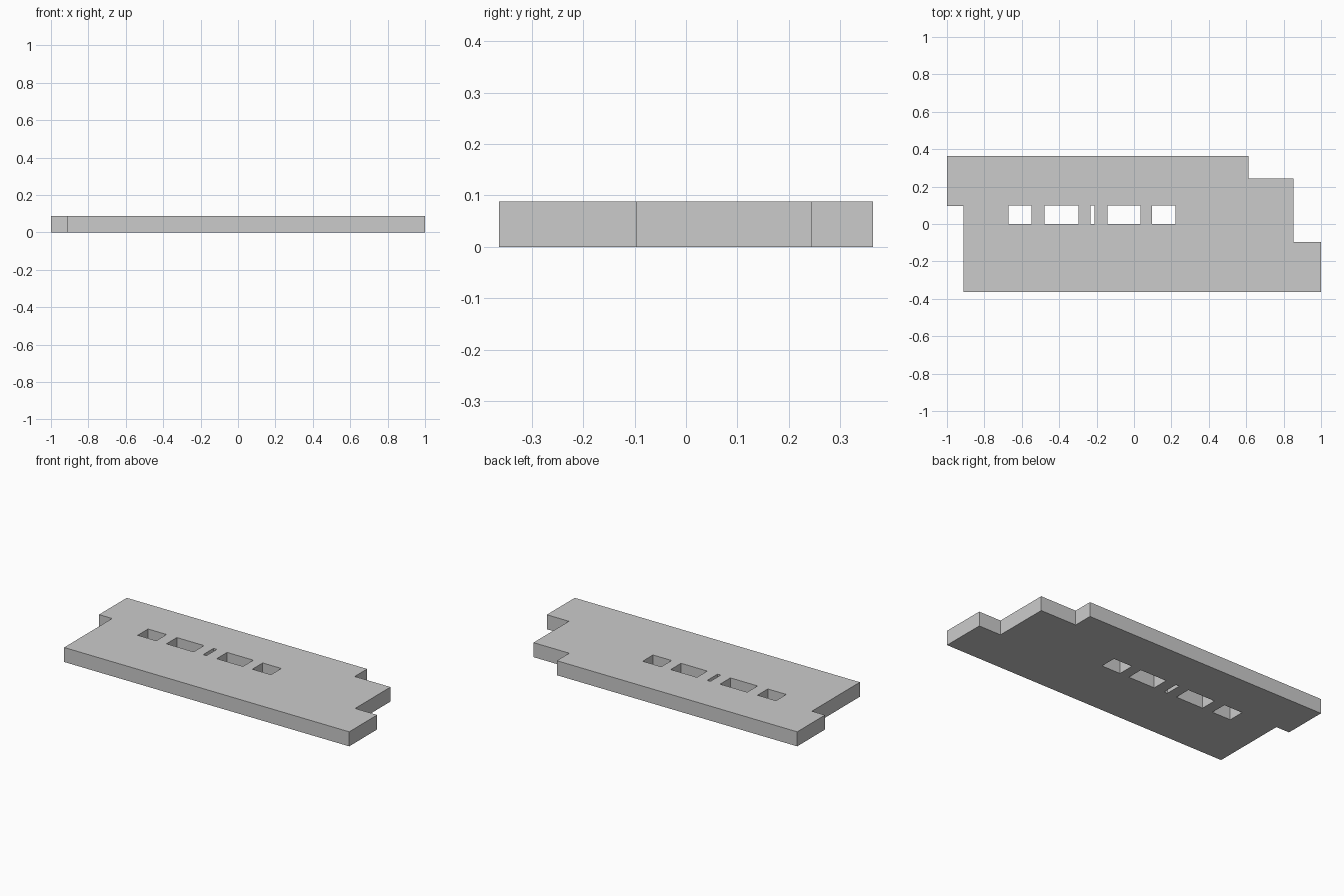
import bpy

if "Cube" in bpy.data.objects:
    bpy.data.objects.remove(bpy.data.objects["Cube"])

HEIGHT = 0.088

# Stepped outline of the plate
outline = [(-1, 0.363), (-1, 0.097), (-0.912, 0.097), (-0.912, -0.363),
           (1, -0.363), (1, -0.095), (0.852, -0.095), (0.852, 0.244),
           (0.612, 0.244), (0.612, 0.363)]

# Row of rectangular through-slots, all sharing the same y range
slot_spans = [(-0.672, -0.548), (-0.479, -0.297), (-0.233, -0.211),
              (-0.142, 0.034), (0.097, 0.222)]
SLOT_Y = (-0.001, 0.098)


def add_loop(curve, points):
    spline = curve.splines.new('POLY')
    spline.points.add(len(points) - 1)
    for p, (x, y) in zip(spline.points, points):
        p.co = (x, y, 0, 1)
    spline.use_cyclic_u = True


# Filled 2D profile with holes, extruded to a slab
curve = bpy.data.curves.new("slotted_plate", 'CURVE')
curve.dimensions = '2D'
curve.fill_mode = 'BOTH'
curve.extrude = HEIGHT / 2
add_loop(curve, outline)
for x0, x1 in slot_spans:
    y0, y1 = SLOT_Y
    add_loop(curve, [(x0, y0), (x1, y0), (x1, y1), (x0, y1)])

plate = bpy.data.objects.new("slotted_plate", curve)
plate.location.z = HEIGHT / 2
bpy.context.collection.objects.link(plate)

# Bake to a flat-shaded mesh
bpy.context.view_layer.objects.active = plate
plate.select_set(True)
bpy.ops.object.convert(target='MESH')
bpy.ops.object.shade_flat()
